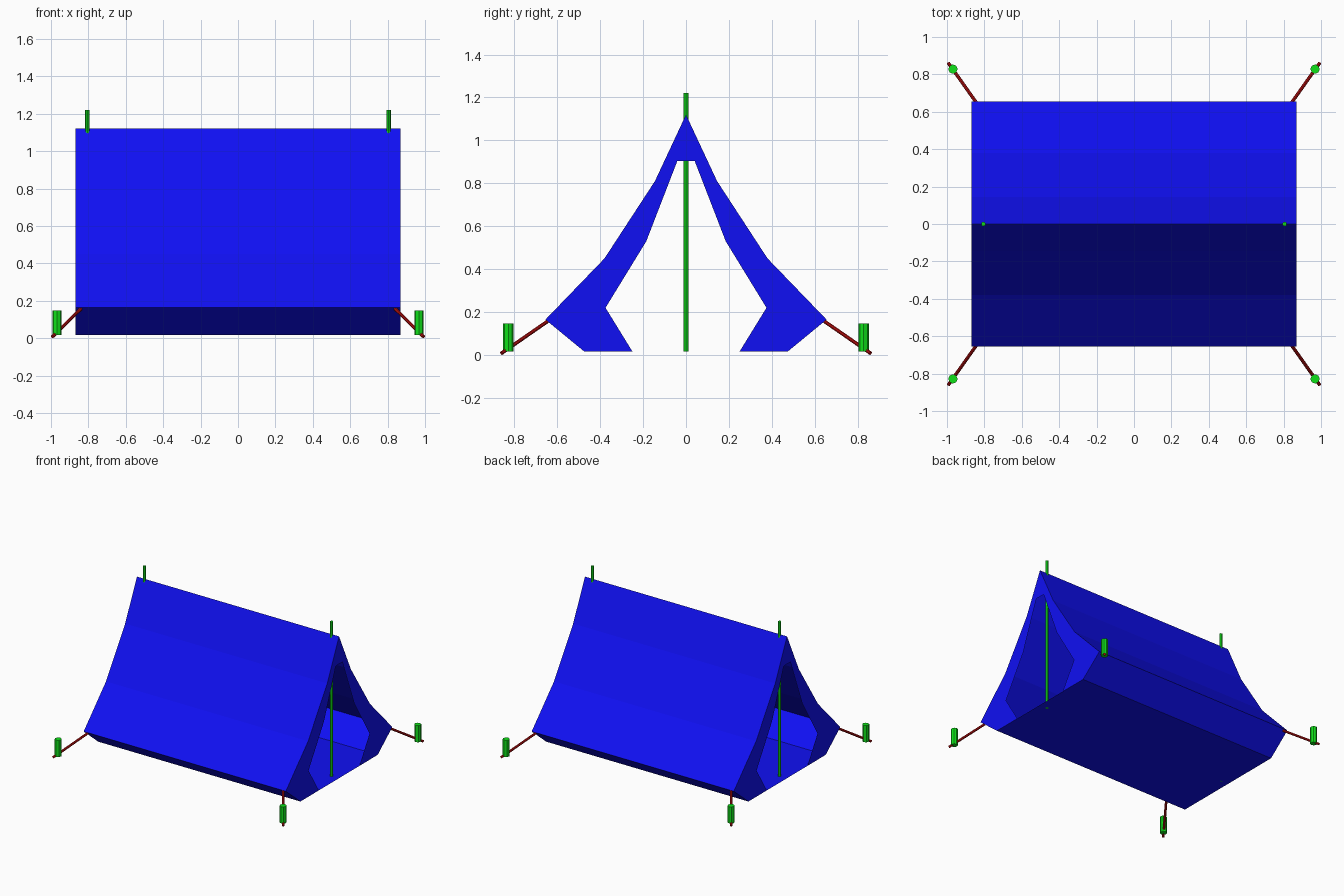
import bpy, bmesh
from mathutils import Vector

if "Cube" in bpy.data.objects:
    bpy.data.objects.remove(bpy.data.objects["Cube"])


def material(name, rgb):
    m = bpy.data.materials.new(name)
    m.diffuse_color = (*rgb, 1)
    m.use_nodes = True
    m.node_tree.nodes["Principled BSDF"].inputs["Base Color"].default_value = m.diffuse_color
    return m


BLUE = material("blue_fabric", (0.005, 0.005, 0.9))
GREEN = material("green_metal", (0.005, 0.75, 0.01))
RED = material("red_rope", (0.5, 0.005, 0.005))


def finish(name, bm, mat):
    me = bpy.data.meshes.new(name)
    bm.to_mesh(me)
    bm.free()
    me.materials.append(mat)
    ob = bpy.data.objects.new(name, me)
    bpy.context.collection.objects.link(ob)
    return ob


def rod(name, a, b, radius, sides, mat):
    a, b = Vector(a), Vector(b)
    bm = bmesh.new()
    bmesh.ops.create_cone(bm, cap_ends=True, segments=sides, radius1=radius,
                          radius2=radius, depth=(b - a).length)
    ob = finish(name, bm, mat)
    ob.location = (a + b) / 2
    ob.rotation_euler = (b - a).to_track_quat('Z', 'Y').to_euler()
    return ob


# Half profiles (y, z) of the fabric and of the door opening
L = 0.87
outer = [(0.475, 0.017), (0.655, 0.165), (0.38, 0.45), (0.145, 0.81), (0, 1.12)]
door = [(0.25, 0.017), (0.375, 0.22), (0.185, 0.53), (0.04, 0.905)]
ring = outer + [(-y, z) for y, z in outer[-2::-1]]
hole = door + [(-y, z) for y, z in door[::-1]]

# Fabric shell: roof, lower walls and floor as one closed sleeve
bm = bmesh.new()
ends = [[bm.verts.new((x, y, z)) for y, z in ring] for x in (-L, L)]
n = len(ring)
for i in range(n):
    j = (i + 1) % n
    bm.faces.new((ends[0][i], ends[0][j], ends[1][j], ends[1][i]))

# End panels: strips between the outline and the door
for x, rim in zip((-L, L), ends):
    inner = [bm.verts.new((x, y, z)) for y, z in hole]
    left = rim[:3:-1]
    quads = []
    for i in range(3):
        quads.append((rim[i], rim[i + 1], inner[i + 1], inner[i]))
        quads.append((rim[n - 1 - i], rim[n - 2 - i], inner[6 - i], inner[7 - i]))
    quads.append((rim[3], rim[4], rim[5], inner[4], inner[3]))
    for q in quads:
        f = bm.faces.new(q)
        f.normal_update()
        if f.normal.x * x < 0:
            f.normal_flip()
for f in bm.faces:
    f.normal_update()
    # sleeve faces point away from the tent axis
    if abs(f.normal.x) < 0.5 and f.normal.dot(f.calc_center_median() - Vector((0, 0, 0.3))) < 0:
        f.normal_flip()
finish("tent_fabric", bm, BLUE)

# Upright poles
for sx, side in ((-1, "left"), (1, "right")):
    rod(f"{side}_pole", (sx * 0.805, 0, 0.017), (sx * 0.805, 0, 1.22), 0.012, 8, GREEN)
    # Guy ropes and pegs at the four corners
    for sy, end in ((-1, "front"), (1, "back")):
        rod(f"{end}_{side}_rope", (sx * 0.84, sy * 0.645, 0.157),
            (sx * 0.992, sy * 0.86, 0.008), 0.009, 8, RED)
        rod(f"{end}_{side}_peg", (sx * 0.968, sy * 0.828, 0.017),
            (sx * 0.968, sy * 0.828, 0.147), 0.025, 8, GREEN)
